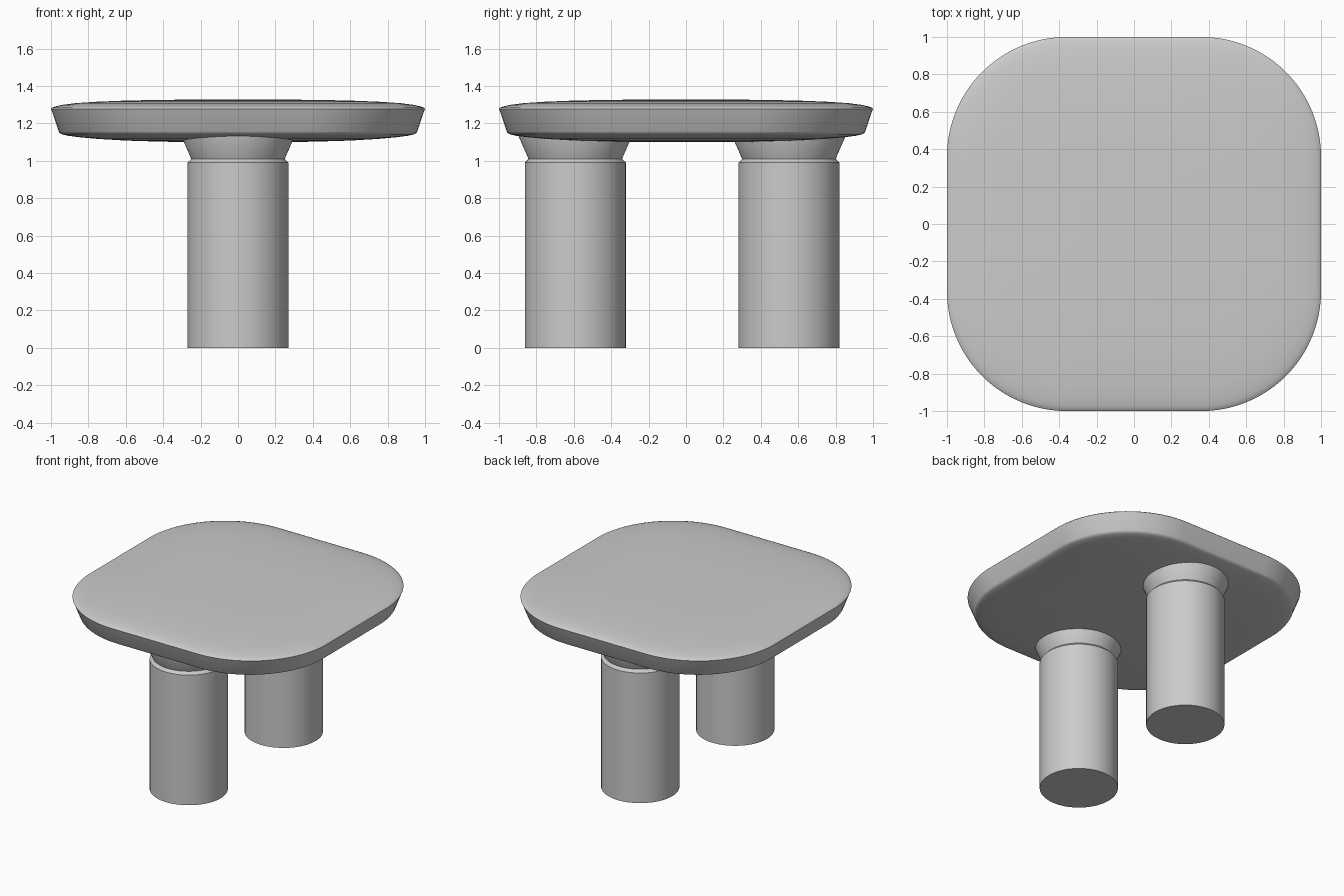
import bpy, bmesh, math

if "Cube" in bpy.data.objects:
    bpy.data.objects.remove(bpy.data.objects["Cube"])


def loft(name, rings, location=(0, 0, 0)):
    """Skin closed rings of points, capping both ends."""
    bm = bmesh.new()
    loops = [[bm.verts.new(p) for p in ring] for ring in rings]
    n = len(loops[0])
    for a, b in zip(loops, loops[1:]):
        for i in range(n):
            j = (i + 1) % n
            bm.faces.new((a[i], a[j], b[j], b[i]))
    bm.faces.new(loops[0][::-1])
    bm.faces.new(loops[-1])
    mesh = bpy.data.meshes.new(name)
    bm.to_mesh(mesh)
    bm.free()
    obj = bpy.data.objects.new(name, mesh)
    bpy.context.collection.objects.link(obj)
    obj.location = location
    bpy.ops.object.select_all(action='DESELECT')
    obj.select_set(True)
    bpy.context.view_layer.objects.active = obj
    bpy.ops.object.shade_smooth_by_angle(angle=math.radians(30))
    return obj


def rounded_square(half, z, steps=24):
    r = 0.64 * half
    c = half - r
    pts = []
    for k, (sx, sy) in enumerate(((1, 1), (-1, 1), (-1, -1), (1, -1))):
        for i in range(steps + 1):
            a = math.pi / 2 * (k + i / steps)
            pts.append((sx * c + r * math.cos(a), sy * c + r * math.sin(a), z))
    return pts


def circle(r, z, n=96):
    return [(r * math.cos(2 * math.pi * i / n), r * math.sin(2 * math.pi * i / n), z)
            for i in range(n)]


# Pillow-shaped top: domed underside, flared rim, gently domed upper face
top_profile = [(0.2, 1.1), (0.4, 1.102), (0.6, 1.108), (0.75, 1.117), (0.85, 1.126),
               (0.91, 1.134), (0.94, 1.141), (0.953, 1.148), (0.958, 1.156),
               (0.996, 1.268), (1.0, 1.278), (0.994, 1.284), (0.975, 1.291),
               (0.94, 1.299), (0.87, 1.308), (0.75, 1.316), (0.6, 1.322),
               (0.4, 1.326), (0.2, 1.327)]
loft("table_top", [rounded_square(h, z) for h, z in top_profile])

# Cylindrical legs with a narrow neck flaring into the top
leg_profile = [(0.27, 0), (0.27, 0.99), (0.25, 1.01), (0.307, 1.14), (0.307, 1.15)]
for name, y in (("front_leg", -0.592), ("back_leg", 0.55)):
    loft(name, [circle(r, z) for r, z in leg_profile], (0, y, 0))
